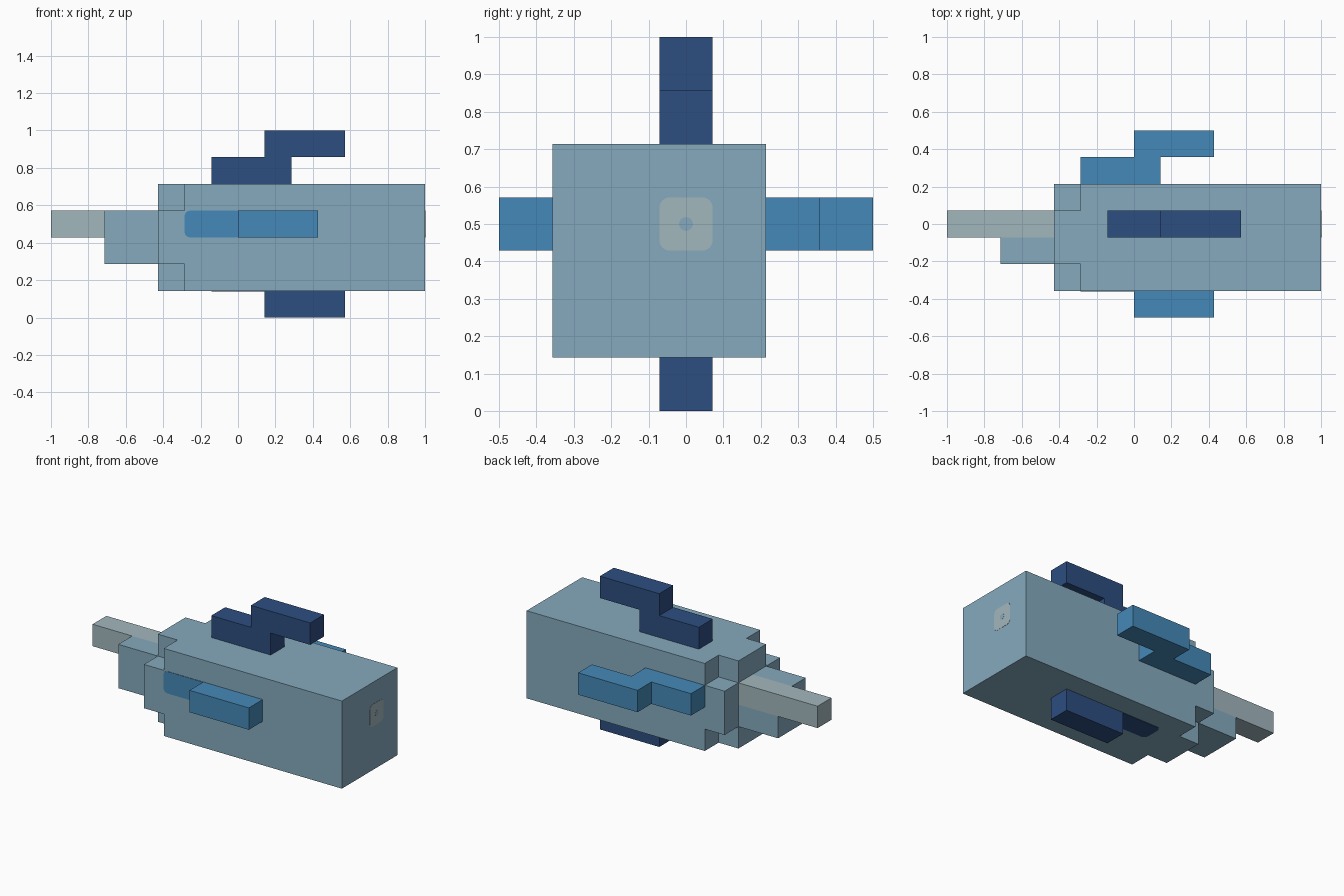
import bpy, bmesh, math
from mathutils import Vector

if "Cube" in bpy.data.objects:
    bpy.data.objects.remove(bpy.data.objects["Cube"], do_unlink=True)

U = 1 / 7      # one block of the grid
T = 0.02       # thickness of flush panels, in blocks


def material(name, rgb):
    lin = [((c / 255 + 0.055) / 1.055) ** 2.4 for c in rgb] + [1]
    m = bpy.data.materials.new(name)
    m.use_nodes = True
    m.diffuse_color = lin
    m.node_tree.nodes["Principled BSDF"].inputs["Base Color"].default_value = lin
    return m


STEEL = material("steel blue", (134, 170, 190))
GREY = material("pale grey", (162, 183, 189))
NAVY = material("navy", (45, 78, 128))
BLUE = material("bright blue", (69, 137, 184))


def prism(name, mat, profile, axis, lo, hi):
    """Extrude a profile (the two other axes, in xyz order) along an axis, in blocks."""
    def point(p, d):
        co = list(p)
        co.insert("xyz".index(axis), d)
        return Vector(co) * U
    bm = bmesh.new()
    face = bm.faces.new([bm.verts.new(point(p, lo)) for p in profile])
    ext = bmesh.ops.extrude_face_region(bm, geom=[face])
    verts = [v for v in ext["geom"] if isinstance(v, bmesh.types.BMVert)]
    bmesh.ops.translate(bm, verts=verts, vec=point((0, 0), hi - lo))
    bmesh.ops.recalc_face_normals(bm, faces=bm.faces)
    me = bpy.data.meshes.new(name)
    bm.to_mesh(me)
    bm.free()
    me.materials.append(mat)
    ob = bpy.data.objects.new(name, me)
    bpy.context.collection.objects.link(ob)
    return ob


def rect(a0, a1, b0, b1):
    return [(a0, b0), (a1, b0), (a1, b1), (a0, b1)]


def rounded(a0, a1, b0, b1, r=0.2, n=4):
    centres = [(a1 - r, b1 - r), (a0 + r, b1 - r), (a0 + r, b0 + r), (a1 - r, b0 + r)]
    return [(cx + r * math.cos(t), cy + r * math.sin(t))
            for k, (cx, cy) in enumerate(centres)
            for t in [(k + i / n) * math.pi / 2 for i in range(n + 1)]]


def step(a, b):
    """Two overlapping blocks, the outer one shifted two along."""
    return [(a, b), (a + 3, b), (a + 3, b + 1), (a + 5, b + 1),
            (a + 5, b + 2), (a + 2, b + 2), (a + 2, b + 1), (a, b + 1)]


# Hull: square body, cross-shaped shoulder, notched nose
prism("body", STEEL, rect(-2.5, 1.5, 1, 5), "x", -2, 7)
prism("shoulder", STEEL,
      [(-1.5, 1), (0.5, 1), (0.5, 2), (1.5, 2), (1.5, 4), (0.5, 4),
       (0.5, 5), (-1.5, 5), (-1.5, 4), (-2.5, 4), (-2.5, 2), (-1.5, 2)], "x", -3, -2)
prism("nose", STEEL,
      [(-1.5, 2), (0.5, 2), (0.5, 3), (-0.5, 3), (-0.5, 4), (-1.5, 4)], "x", -5, -3)

# Rod set in the notch of the nose, and its end showing on the rear face
prism("rod", GREY, rect(-0.5, 0.5, 3, 4), "x", -7, -3)
prism("rod_end_panel", GREY, rounded(-0.5, 0.5, 3, 4), "x", 6.99, 7 + T / 2)
prism("rod_end_dot", STEEL, rounded(-0.13, 0.13, 3.37, 3.63, 0.13), "x", 6.99, 7 + T)

# Navy fins above and below
prism("top_fin", NAVY, step(-1, 5), "y", -0.5, 0.5)
prism("bottom_fin", NAVY, rect(1, 4, 0, 1), "y", -0.5, 0.5)
prism("bottom_panel", NAVY, rounded(-1, 1.5, -0.5, 0.5), "z", 1 - T, 1.01)

# Blue fins at the back and front
prism("back_fin", BLUE, step(-2, 1.5), "z", 3, 4)
prism("front_fin", BLUE, rect(0, 3, -3.5, -2.5), "z", 3, 4)
prism("front_panel", BLUE, rounded(-2, 0.5, 3, 4), "y", -2.5 - T, -2.49)
